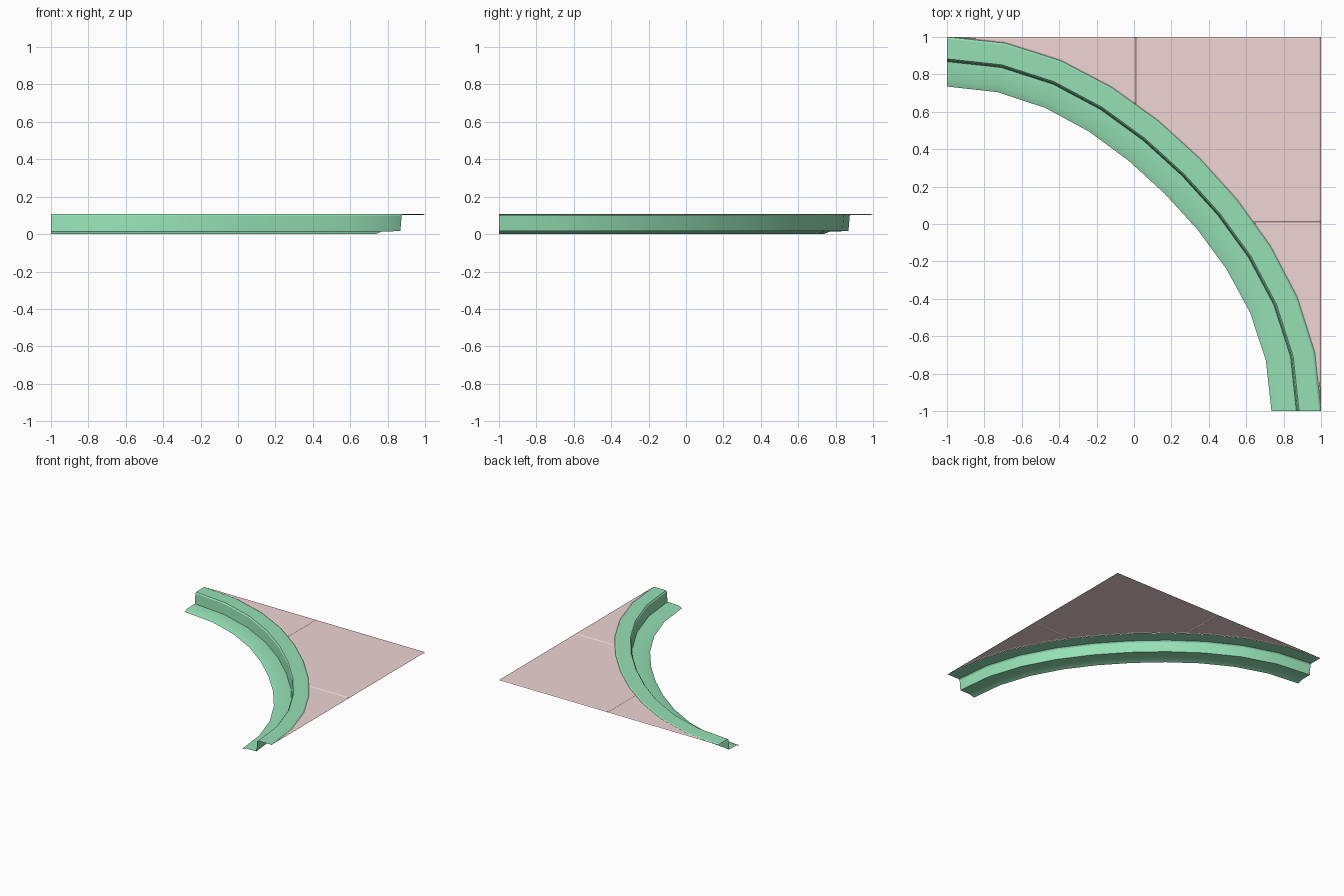
import bpy, bmesh
from math import sin, cos, pi, radians

if "Cube" in bpy.data.objects:
    bpy.data.objects.remove(bpy.data.objects["Cube"])

STEPS = 10
TOP = 0.107


def arc_point(radius, i, z):
    # Quarter sweep around the (-1, -1) corner, slightly flattened mid-way
    a = i / STEPS * pi / 2
    r = radius - 0.09 * sin(2 * a) ** 2
    return (-1 + r * sin(a), -1 + r * cos(a), z)


def finish(bm, name, colour, smooth):
    mesh = bpy.data.meshes.new(name)
    bm.normal_update()
    bm.to_mesh(mesh)
    bm.free()
    obj = bpy.data.objects.new(name, mesh)
    bpy.context.collection.objects.link(obj)
    mat = bpy.data.materials.new(name + "_colour")
    mat.diffuse_color = colour
    mat.use_nodes = True
    mat.node_tree.nodes["Principled BSDF"].inputs["Base Color"].default_value = mat.diffuse_color
    mesh.materials.append(mat)
    if smooth:
        for p in mesh.polygons:
            p.use_smooth = True
        mesh.set_sharp_from_angle(angle=radians(30))
    return obj


# Curb: open profile (radius, height) swept along the corner
profile = [(2.0, TOP - 0.006), (1.99, TOP), (1.883, TOP), (1.875, TOP - 0.01),
           (1.868, 0.016), (1.77, 0.014), (1.735, 0.0)]
bm = bmesh.new()
rows = [[bm.verts.new(arc_point(r, i, z)) for r, z in profile]
        for i in range(STEPS + 1)]
for a, b in zip(rows, rows[1:]):
    for k in range(len(profile) - 1):
        bm.faces.new((a[k], a[k + 1], b[k + 1], b[k]))
if sum(f.calc_area() * (f.normal_update() or f.normal.z) for f in bm.faces) < 0:
    bmesh.ops.reverse_faces(bm, faces=bm.faces[:])
finish(bm, "curb", (0.30, 0.75, 0.46, 1), True)

# Pavement: slab behind the curb, split in three with shallow grooved borders
bm = bmesh.new()
outline = [arc_point(2.0, i, TOP - 0.005) for i in range(STEPS + 1)]
outline.append((1, 1, TOP - 0.005))
face = bm.faces.new([bm.verts.new(p) for p in outline])
face.normal_update()
if face.normal.z < 0:
    face.normal_flip()
for co, no in (((0.01, 0, 0), (1, 0, 0)), ((0, 0.01, 0), (0, 1, 0))):
    bmesh.ops.bisect_plane(bm, geom=bm.verts[:] + bm.edges[:] + bm.faces[:],
                           plane_co=co, plane_no=no)
bmesh.ops.inset_individual(bm, faces=bm.faces[:], thickness=0.007,
                           depth=0.004, use_even_offset=True)
finish(bm, "pavement", (0.87, 0.66, 0.66, 1), False)
